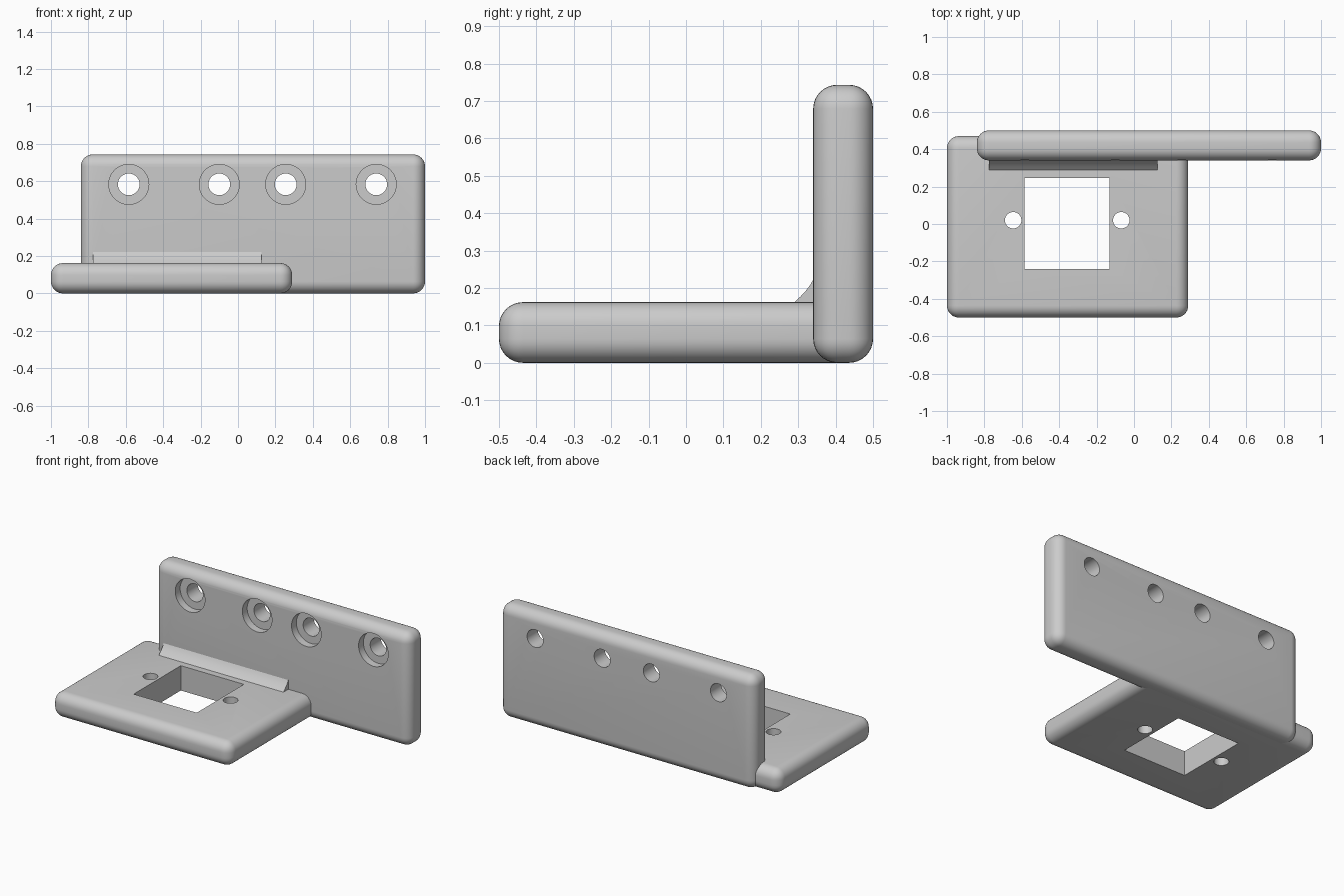
import bpy
import math

if "Cube" in bpy.data.objects:
    bpy.data.objects.remove(bpy.data.objects["Cube"])

grey = bpy.data.materials.new("light grey")
grey.use_nodes = True
grey.diffuse_color = (0.6, 0.6, 0.6, 1)
grey.node_tree.nodes["Principled BSDF"].inputs["Base Color"].default_value = (0.6, 0.6, 0.6, 1)


def box(name, low, high):
    centre = [(a + b) / 2 for a, b in zip(low, high)]
    bpy.ops.mesh.primitive_cube_add(size=1, location=centre)
    ob = bpy.context.object
    ob.name = name
    ob.scale = [b - a for a, b in zip(low, high)]
    bpy.ops.object.transform_apply(location=False, rotation=False, scale=True)
    return ob


def rod(radius, length, centre, along_y=False):
    bpy.ops.mesh.primitive_cylinder_add(
        vertices=48, radius=radius, depth=length, location=centre,
        rotation=(math.pi / 2 if along_y else 0, 0, 0))
    return bpy.context.object


def apply(ob, mod):
    bpy.context.view_layer.objects.active = ob
    bpy.ops.object.modifier_apply(modifier=mod.name)


def rounded_plate(name, low, high):
    ob = box(name, low, high)
    mod = ob.modifiers.new("rounding", 'BEVEL')
    mod.width = 0.064
    mod.segments = 8
    apply(ob, mod)
    return ob


def cut(ob, cutter):
    mod = ob.modifiers.new("cut", 'BOOLEAN')
    mod.operation = 'DIFFERENCE'
    mod.solver = 'EXACT'
    mod.object = cutter
    apply(ob, mod)
    bpy.data.objects.remove(cutter)


def finish(ob):
    ob.data.materials.clear()
    ob.data.materials.append(grey)
    bpy.ops.object.select_all(action='DESELECT')
    ob.select_set(True)
    bpy.context.view_layer.objects.active = ob
    bpy.ops.object.shade_smooth_by_angle(angle=math.radians(30))


# Horizontal plate with a square window and two screw holes
base = rounded_plate("base_plate", (-1, -0.5, 0), (0.29, 0.47, 0.162))
cut(base, box("window_cutter", (-0.585, -0.24, -0.1), (-0.13, 0.246, 0.3)))
for x in (-0.646, -0.068):
    cut(base, rod(0.044, 0.5, (x, 0.02, 0.08)))
finish(base)

# Upright plate with four counterbored holes
wall = rounded_plate("upright_plate", (-0.84, 0.34, 0), (1, 0.5, 0.743))
for x in (-0.584, -0.1, 0.255, 0.739):
    cut(wall, rod(0.058, 0.5, (x, 0.42, 0.583), True))
    cut(wall, rod(0.107, 0.1, (x, 0.34, 0.583), True))
finish(wall)

# Concave fillet strip joining the plates
curve = [(0.29, 0.162), (0.306, 0.177), (0.32, 0.192), (0.332, 0.208), (0.34, 0.222)]
profile = curve + [(0.35, 0.222), (0.35, 0.15), (0.29, 0.15)]
n = len(profile)
verts = [(x, y, z) for x in (-0.775, 0.125) for y, z in profile]
faces = [(i, (i + 1) % n, (i + 1) % n + n, i + n) for i in range(n)]
faces += [tuple(reversed(range(n))), tuple(range(n, 2 * n))]
mesh = bpy.data.meshes.new("fillet_strip")
mesh.from_pydata(verts, [], [f[::-1] for f in faces])
fillet = bpy.data.objects.new("fillet_strip", mesh)
bpy.context.collection.objects.link(fillet)
bpy.context.view_layer.objects.active = fillet
bpy.ops.object.select_all(action='DESELECT')
fillet.select_set(True)
bpy.ops.object.mode_set(mode='EDIT')
bpy.ops.mesh.select_all(action='SELECT')
bpy.ops.mesh.normals_make_consistent(inside=False)
bpy.ops.object.mode_set(mode='OBJECT')
finish(fillet)
